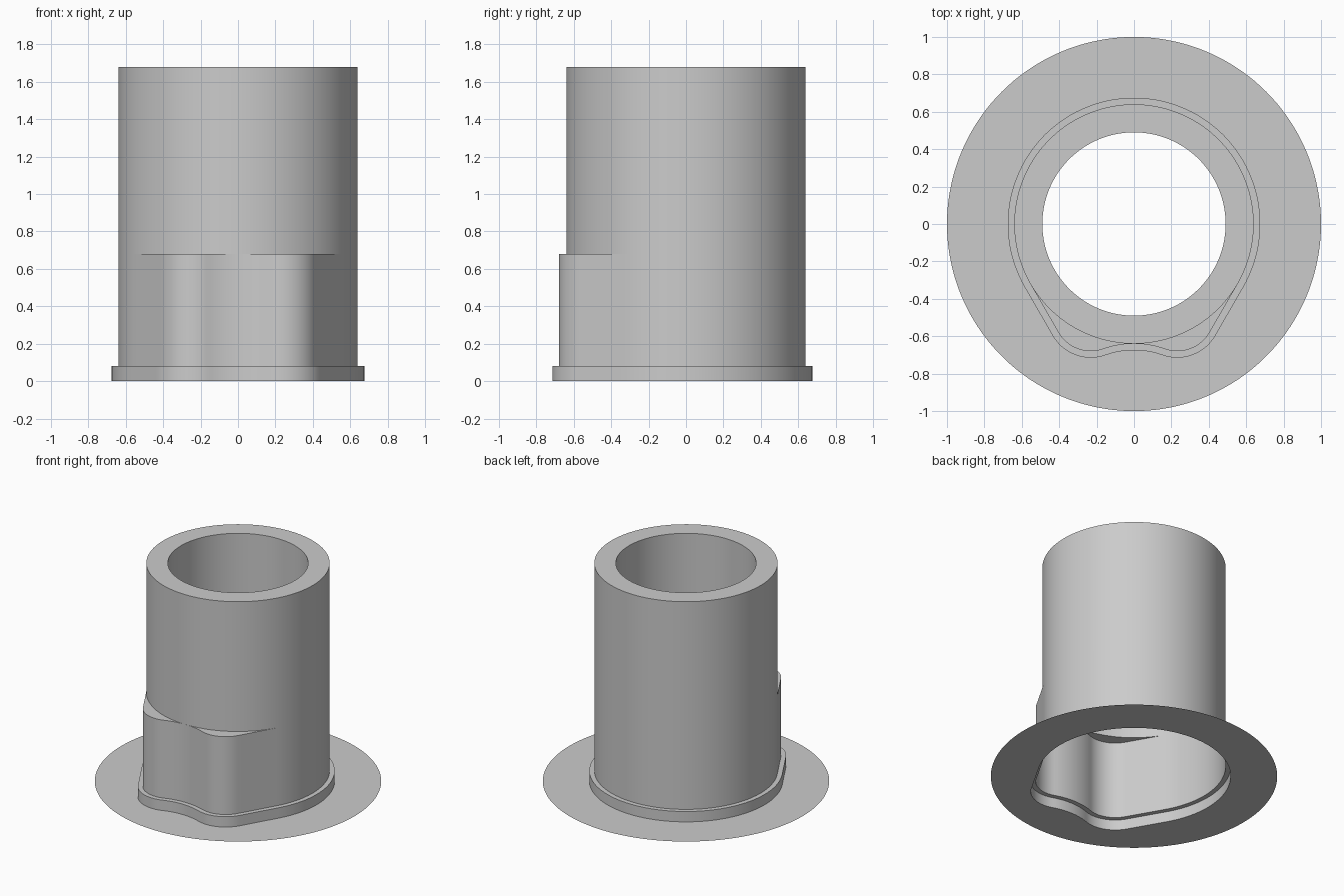
import bpy
import bmesh
from math import sin, cos, atan2, radians, pi
from mathutils import Vector

if "Cube" in bpy.data.objects:
    bpy.data.objects.remove(bpy.data.objects["Cube"], do_unlink=True)

GREY = (0.6, 0.6, 0.6, 1.0)
mat = bpy.data.materials.new("plain grey")
mat.use_nodes = True
mat.diffuse_color = GREY
mat.node_tree.nodes["Principled BSDF"].inputs["Base Color"].default_value = GREY


def arc(cx, cy, r, start, end, n):
    """Points along an arc, both ends included."""
    steps = [radians(start + (end - start) * i / n) for i in range(n + 1)]
    return [Vector((cx + r * cos(a), cy + r * sin(a))) for a in steps]


def outline(off):
    """Round at the back, two soft lobes at the front, grown by off."""
    lobe_x, lobe_y, lobe_r, dip_r = 0.231, -0.48, 0.2, 0.49
    dip_y = -0.64 - dip_r
    meet = atan2(lobe_y - dip_y, lobe_x) * 180 / pi
    # right half of the front, from the middle dip outwards
    half = arc(0, dip_y, dip_r - off, 90, meet, 8)
    half += arc(lobe_x, lobe_y, lobe_r + off, meet - 180, -30, 16)[1:]
    tangent = arc(0, 0, 0.64 + off, -30, 210, 96)
    half += [half[-1].lerp(tangent[0], i / 8) for i in range(1, 8)]
    mirrored = [Vector((-p.x, p.y)) for p in reversed(half[1:])]
    return half + tangent + mirrored


WALL = outline(0)
FLANGE = outline(0.035)


def circle(r, guide=WALL):
    """Circle whose points line up with the outline's points."""
    return [p.normalized() * r for p in guide]


def loft(name, *rings):
    """Skin between closed rings given as (points, height)."""
    bm = bmesh.new()
    loops = [[bm.verts.new((p.x, p.y, z)) for p in pts] for pts, z in rings]
    for a, b in zip(loops, loops[1:]):
        for i in range(len(a)):
            j = (i + 1) % len(a)
            bm.faces.new((a[i], a[j], b[j], b[i]))
    bmesh.ops.remove_doubles(bm, verts=bm.verts, dist=0.0005)
    mesh = bpy.data.meshes.new(name)
    bm.to_mesh(mesh)
    bm.free()
    mesh.materials.append(mat)
    obj = bpy.data.objects.new(name, mesh)
    bpy.context.collection.objects.link(obj)
    bpy.ops.object.select_all(action='DESELECT')
    obj.select_set(True)
    bpy.context.view_layer.objects.active = obj
    bpy.ops.object.shade_smooth_by_angle(angle=radians(30))


# thin sheet around the opening
loft("base_disc", (circle(1.0, FLANGE), 0), (FLANGE, 0))
# low stepped rim
loft("rim_step", (FLANGE, 0), (FLANGE, 0.08), (WALL, 0.08))
# lobed lower wall with its ledge
loft("lobed_wall", (WALL, 0.08), (WALL, 0.68), (circle(0.64), 0.68))
# round upper tube, flat top and inner bore
loft("upper_tube", (circle(0.64), 0.68), (circle(0.64), 1.68),
     (circle(0.49), 1.68), (circle(0.49), 0.88))
